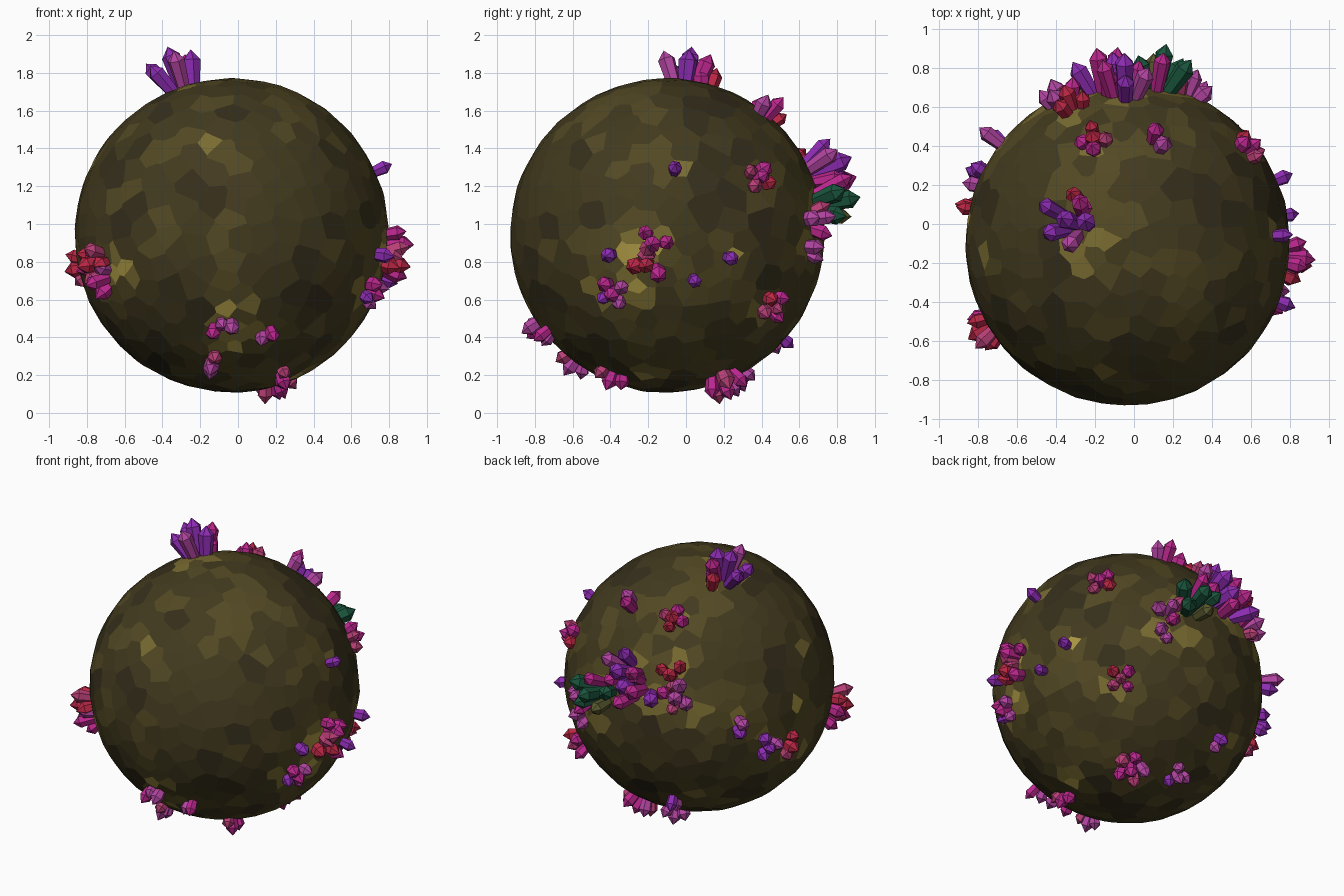
import bpy, bmesh, math, random
from mathutils import Vector, Matrix

if "Cube" in bpy.data.objects:
    bpy.data.objects.remove(bpy.data.objects["Cube"])

random.seed(7)
CENTRE = Vector((-0.033, -0.1, 0.94))
R = 0.828


def material(name, *rgb):
    m = bpy.data.materials.new(name)
    m.diffuse_color = (*rgb, 1)
    m.use_nodes = True
    m.node_tree.nodes["Principled BSDF"].inputs["Base Color"].default_value = m.diffuse_color
    return m


# Rock goes from bright small cells to dark large ones
ROCK = [material("rock_%d" % i, b, b * 0.77, b * 0.13 + 0.006)
        for i, b in enumerate((0.40, 0.19, 0.085, 0.055, 0.036))]
GEM = {"m": material("magenta", 0.50, 0.02, 0.27),
       "v": material("violet", 0.27, 0.025, 0.45),
       "r": material("red", 0.50, 0.02, 0.06),
       "p": material("purple", 0.45, 0.06, 0.36),
       "k": material("pink", 0.48, 0.05, 0.18),
       "g": material("green", 0.01, 0.09, 0.045),
       "o": material("olive", 0.10, 0.10, 0.03)}

# Crystal clusters by size: longitude, latitude, one colour letter per crystal
LARGE = [(159, 70, "vvpvmv"), (91, 23, "vvmvpm"), (99, 17, "mmvm"), (79, 11, "gggogm")]
MEDIUM = [(138, 66, "rm"), (112, 25, "rrkr"), (115, 16, "pkppm"), (68, 6, "pmkp"),
          (76, 49, "mp"), (-5, -3, "mmkm"), (-7, -10, "rrmk"), (211, -10, "rkrmkr"),
          (214, -16, "mpm"), (142, 5, "pv"), (53, -64, "mkmkpm")]
SMALL = [(64, -4, "pp"), (108, 49, "rmkrm"), (38, 21, "mkrmk"), (3, 24, "v"),
         (-21, -21, "mpmvp"), (-21, -7, "v"), (10, -16, "v"), (23, -8, "v"),
         (47, -26, "kmrkm"), (167, -12, "rkr"), (155, -9, "vpvv"), (262, -36, "mp"),
         (270, -34, "p"), (288, -37, "mp"), (258, -53, "pkp"), (312, -62, "mkm"),
         (102, -63, "pvpp"), (110, -40, "vp")]
SIZES = [("large", LARGE, 0.235, 0.050), ("medium", MEDIUM, 0.142, 0.046),
         ("small", SMALL, 0.102, 0.042)]


def direction(lon, lat):
    a, b = math.radians(lon), math.radians(lat)
    return Vector((math.cos(a) * math.cos(b), math.sin(a) * math.cos(b), math.sin(b)))


def rand_vec():
    return Vector([random.gauss(0, 1) for _ in range(3)])


# Rock cells: scattered points, denser around the crystals
points = []


def scatter(make, count, gap):
    done = tries = 0
    while done < count and tries < 4000:
        tries += 1
        p = make().normalized()
        if all((p - q).length > gap for q in points):
            points.append(p)
            done += 1


for lon, lat, colours in LARGE + MEDIUM + SMALL:
    d = direction(lon, lat)
    scatter(lambda: d + rand_vec() * 0.10, 7, 0.07)
for i in range(22):
    d = rand_vec().normalized()
    scatter(lambda: d + rand_vec() * 0.06, 3, 0.08)
scatter(rand_vec, 330, 0.115)


def finish(bm, name, mats):
    mesh = bpy.data.meshes.new(name)
    bm.normal_update()
    bm.to_mesh(mesh)
    bm.free()
    for m in mats:
        mesh.materials.append(m)
    bpy.context.collection.objects.link(bpy.data.objects.new(name, mesh))


# Rock body: flat polygon cells, the dual of the points' hull
hull = bmesh.new()
for p in points:
    hull.verts.new(p)
bmesh.ops.convex_hull(hull, input=hull.verts)
hull.normal_update()
hull.faces.index_update()
rock = bmesh.new()
corner = []
for f in hull.faces:
    n = f.normal
    corner.append(rock.verts.new(CENTRE + n * (R / n.dot(f.verts[0].co))))
for v in hull.verts:
    if len(v.link_faces) < 3:
        continue
    axis = v.co.normalized()
    u = axis.orthogonal().normalized()
    w = axis.cross(u)
    ring = [corner[f.index] for f in v.link_faces]
    ring.sort(key=lambda c: math.atan2((c.co - CENTRE).dot(w), (c.co - CENTRE).dot(u)))
    face = rock.faces.new(ring)
    area = face.calc_area() * random.uniform(0.75, 1.3)
    face.material_index = sum(area > t for t in (0.0062, 0.0092, 0.014, 0.022))
finish(rock, "rock_body", ROCK)
hull.free()


# One crystal: six-sided prism flaring to a shoulder, then a point
def crystal(bm, base, axis, length, radius, mat):
    q = axis.to_track_quat('Z', 'Y').to_matrix()
    spin = random.uniform(0, math.pi / 3)
    shoulder = max(length - radius * 1.1, length * 0.5)
    rings = []
    for r, h in ((radius * 0.7, -0.04), (radius, shoulder)):
        rings.append([bm.verts.new(base + q @ Vector((
            r * math.cos(spin + k * math.pi / 3),
            r * math.sin(spin + k * math.pi / 3), h))) for k in range(6)])
    tip = bm.verts.new(base + axis * length)
    low, high = rings
    faces = [bm.faces.new(low[::-1])]
    for k in range(6):
        j = (k + 1) % 6
        faces.append(bm.faces.new((low[k], low[j], high[j], high[k])))
        faces.append(bm.faces.new((high[k], high[j], tip)))
    for f in faces:
        f.material_index = mat


# Crystal clusters: one central crystal, the rest leaning outwards
for label, clusters, length, radius in SIZES:
    for number, (lon, lat, colours) in enumerate(clusters, 1):
        d = direction(lon, lat)
        u = d.orthogonal().normalized()
        keys = sorted(set(colours))
        bm = bmesh.new()
        start = random.uniform(0, math.tau)
        for i, colour in enumerate(colours):
            size, axis, base = length, d, CENTRE + d * R
            if i:
                angle = start + math.tau * i / (len(colours) - 1) + random.uniform(-.2, .2)
                side = Matrix.Rotation(angle, 3, d) @ u
                axis = (d + side * random.uniform(0.25, 0.5)).normalized()
                base = CENTRE + (d * R + side * radius * 1.25).normalized() * R
                size = length * random.uniform(0.65, 0.95)
            crystal(bm, base, axis, size, radius * random.uniform(0.85, 1.05),
                    keys.index(colour))
        finish(bm, "%s_crystals_%d" % (label, number), [GEM[k] for k in keys])
